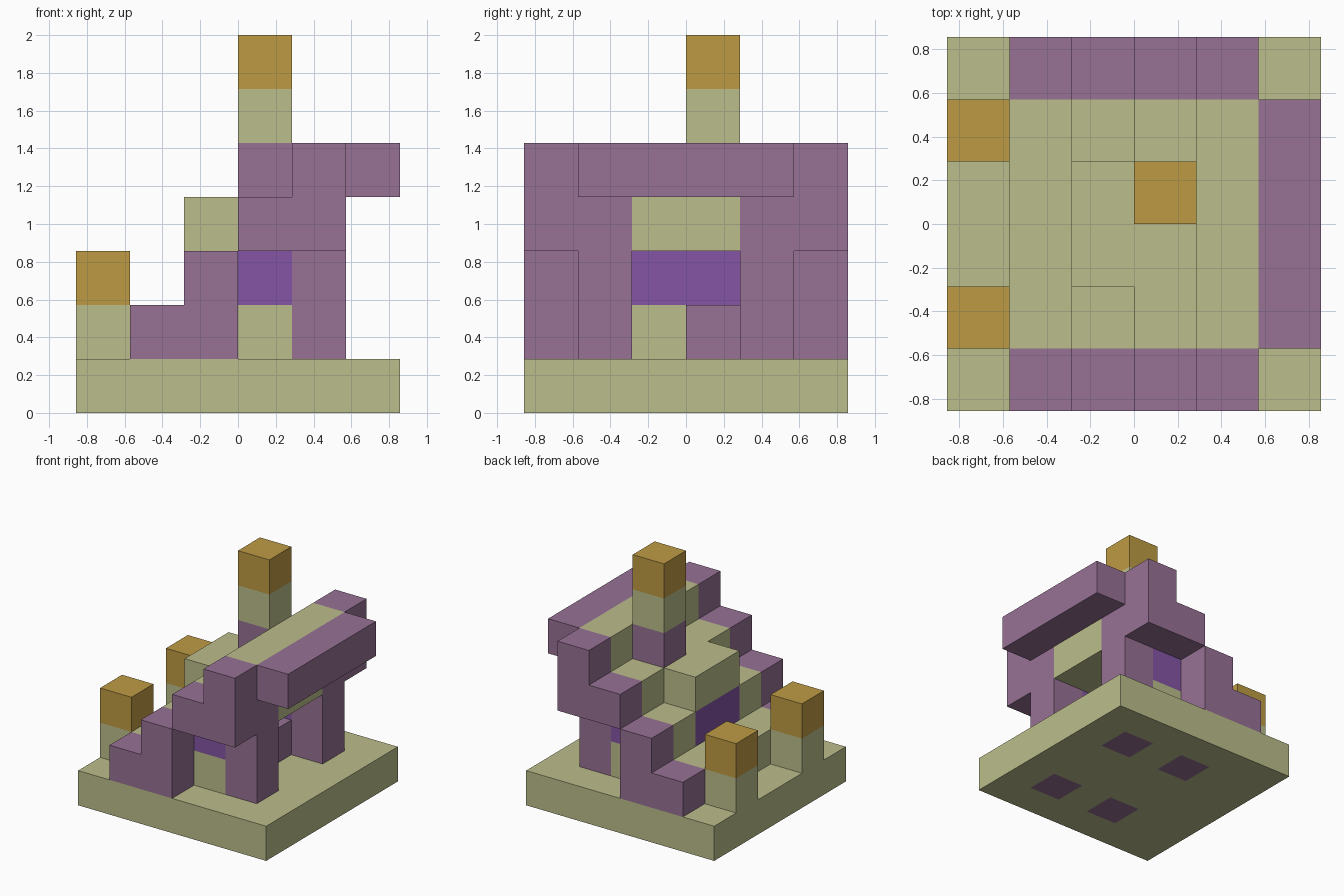
import bpy, bmesh
from mathutils import Vector

if "Cube" in bpy.data.objects:
    bpy.data.objects.remove(bpy.data.objects["Cube"], do_unlink=True)

U = 2 / 7          # size of one block
N = 6              # blocks along each side of the base


def material(name, rgb):
    m = bpy.data.materials.new(name)
    m.use_nodes = True
    m.diffuse_color = (*rgb, 1)
    m.node_tree.nodes["Principled BSDF"].inputs["Base Color"].default_value = (*rgb, 1)
    return m


cream = material("cream stone", (0.50, 0.515, 0.26))
purple = material("dusty purple", (0.31, 0.165, 0.30))
gold = material("gold", (0.515, 0.33, 0.058))
violet = material("violet", (0.235, 0.09, 0.38))


def finish(bm, name, *mats):
    mesh = bpy.data.meshes.new(name)
    bm.to_mesh(mesh)
    bm.free()
    for m in mats:
        mesh.materials.append(m)
    ob = bpy.data.objects.new(name, mesh)
    bpy.context.collection.objects.link(ob)


def block(name, mat, x, y, z, size=(1, 1, 1)):
    """Box whose low corner is grid cell (x, y, z), sized in cells."""
    bm = bmesh.new()
    bmesh.ops.create_cube(bm, size=1)
    low = Vector((x - N / 2, y - N / 2, z))
    for v in bm.verts:
        v.co = U * Vector([l + (c + 0.5) * s for l, c, s in zip(low, v.co, size)])
    finish(bm, name, mat)


def pair(name, mat, x, y, z, size=(1, 1, 1)):
    """The same block at the front and mirrored to the back."""
    block("front_" + name, mat, x, y, z, size)
    block("back_" + name, mat, x, N - y - size[1], z, size)


# Base slab, with the four column feet showing underneath
bm = bmesh.new()
bmesh.ops.create_grid(bm, x_segments=N, y_segments=N, size=N * U / 2)
top = bmesh.ops.extrude_face_region(bm, geom=bm.faces[:])["geom"]
bmesh.ops.translate(bm, vec=(0, 0, U), verts=[g for g in top if isinstance(g, bmesh.types.BMVert)])
bmesh.ops.recalc_face_normals(bm, faces=bm.faces[:])
for f in bm.faces:
    c = f.calc_center_median()
    cell = (int(c.x / U + N / 2), int(c.y / U + N / 2))
    if c.z < U / 4 and cell[0] in (2, 4) and cell[1] in (1, 4):
        f.material_index = 1
finish(bm, "base", cream, purple)

# Stepped side walls
pair("wall_low_step", purple, 1, 0, 1)
pair("wall_second_step", purple, 2, 0, 1, (1, 1, 2))
pair("wall_third_step", purple, 3, 0, 3)
pair("wall_top_step", purple, 4, 0, 3, (1, 1, 2))

# Corner pillars and side windows
pair("pillar", purple, 4, 1, 1, (1, 1, 3))
pair("window_sill", cream, 3, 1, 1)
pair("window", violet, 3, 1, 2)

# Broad stairs between the walls
block("low_stair", cream, 1, 1, 1, (1, 4, 1))
block("second_stair_base", cream, 2, 1, 1, (1, 4, 1))
pair("second_stair", cream, 2, 1, 2)
block("inner_door", violet, 2, 2, 2, (1, 2, 1))
block("door_canopy", cream, 2, 2, 3, (1, 2, 1))
block("third_stair", cream, 3, 1, 3, (1, 4, 1))
block("lintel", cream, 4, 2, 3, (1, 2, 1))
block("top_stair", cream, 4, 1, 4, (1, 4, 1))
block("overhang", purple, 5, 1, 4, (1, 4, 1))

# Pedestal inside and the tall tower above it
block("pedestal", purple, 3, 3, 1)
block("tower_foot", purple, 3, 3, 4)
block("tower_shaft", cream, 3, 3, 5)
block("tower_cap", gold, 3, 3, 6)

# Gold-topped posts at the foot of the stairs
pair("post", cream, 0, 1, 1)
pair("post_cap", gold, 0, 1, 2)
